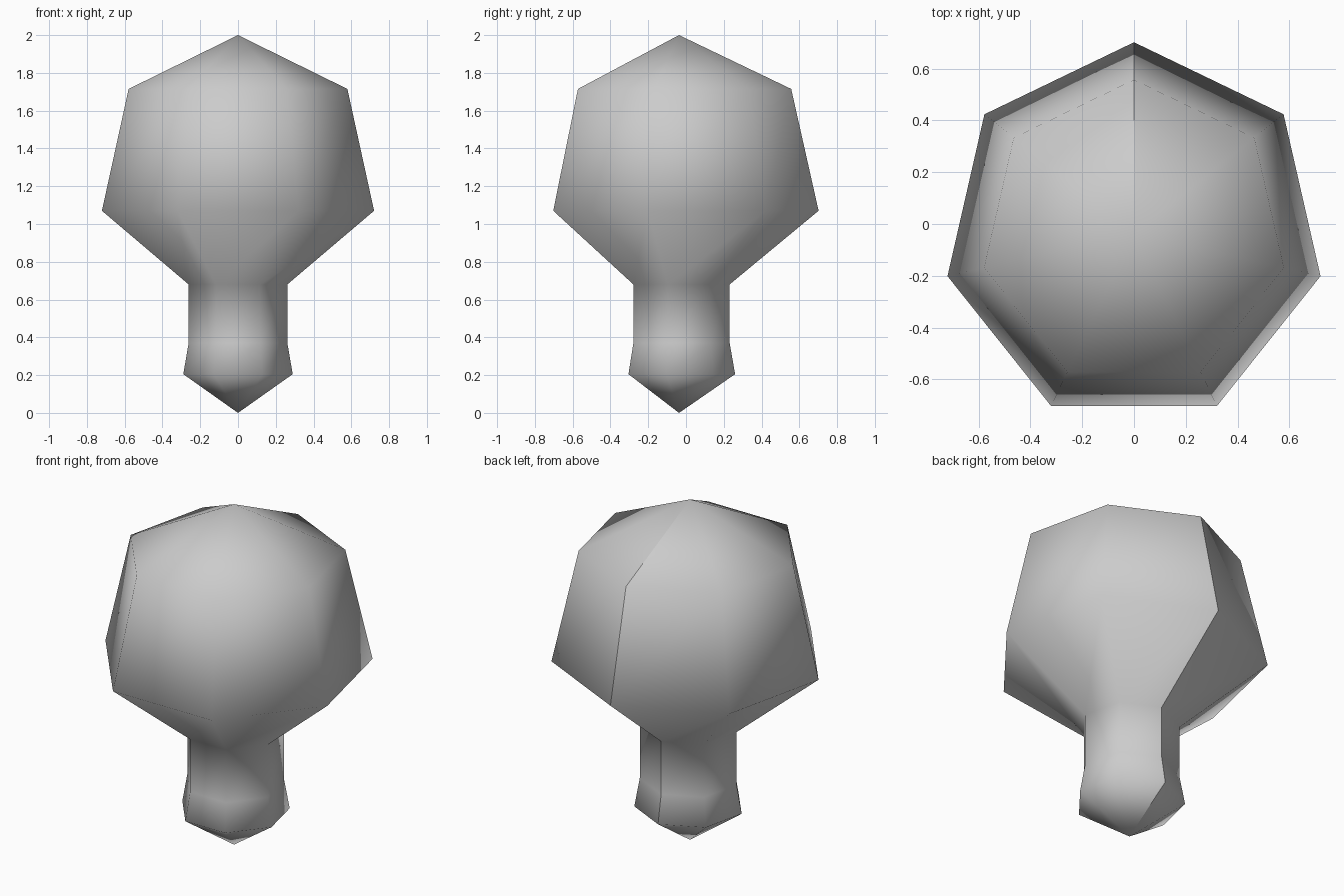
import bpy, bmesh, math
from mathutils import Vector

cube = bpy.data.objects.get("Cube")
if cube:
    bpy.data.objects.remove(cube, do_unlink=True)

SIDES = 7
CENTRE_Y = -0.037

# Profile from the bottom tip to the crown: radius, height
PROFILE = [(0, 0), (0.297, 0.205), (0.268, 0.37), (0.268, 0.68),
           (0.739, 1.07), (0.594, 1.715), (0, 2)]

# Plain grey
grey = bpy.data.materials.new("plain_grey")
grey.use_nodes = True
colour = (0.6, 0.6, 0.6, 1)
grey.diffuse_color = colour
grey.node_tree.nodes["Principled BSDF"].inputs["Base Color"].default_value = colour

# Bulb on a stem, turned around z; the seam at the back stays open
bm = bmesh.new()
tip = bm.verts.new((0, CENTRE_Y, PROFILE[0][1]))
crown = bm.verts.new((0, CENTRE_Y, PROFILE[-1][1]))
columns = []
for i in range(SIDES + 1):
    angle = math.pi / 2 + math.tau * i / SIDES
    out = Vector((math.cos(angle), math.sin(angle), 0))
    ring = [bm.verts.new(out * r + Vector((0, CENTRE_Y, z))) for r, z in PROFILE[1:-1]]
    columns.append([tip] + ring + [crown])

for a, b in zip(columns, columns[1:]):
    for j in range(len(PROFILE) - 1):
        corners = [a[j], b[j], b[j + 1], a[j + 1]]
        face = bm.faces.new(list(dict.fromkeys(corners)))
        face.smooth = True
bm.normal_update()

mesh = bpy.data.meshes.new("bulb_with_stem")
bm.to_mesh(mesh)
bm.free()
mesh.materials.append(grey)
bulb = bpy.data.objects.new("bulb_with_stem", mesh)
bpy.context.collection.objects.link(bulb)
